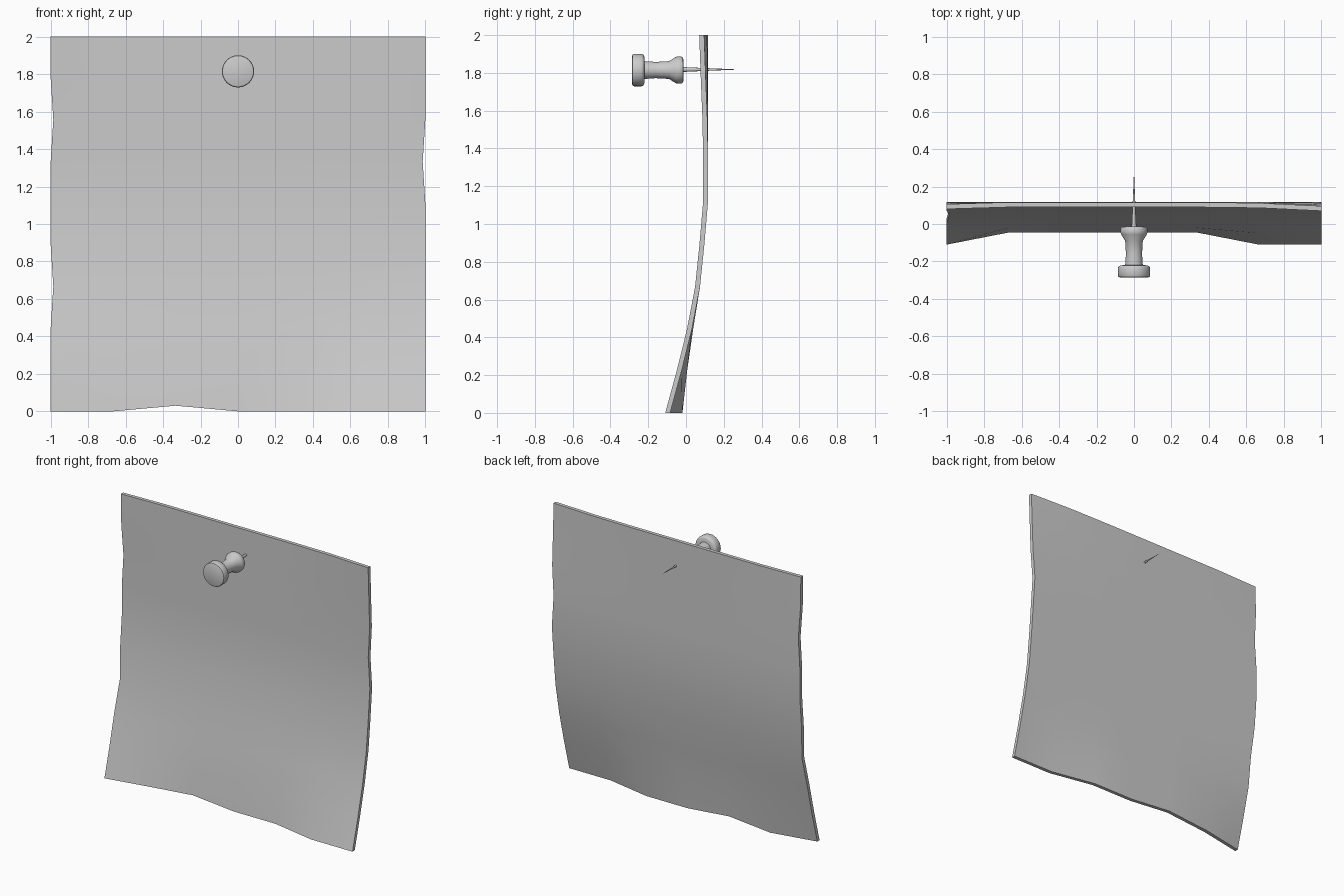
import bpy, bmesh, math

if "Cube" in bpy.data.objects:
    bpy.data.objects.remove(bpy.data.objects["Cube"])


def finish(name, bm, angle):
    bmesh.ops.recalc_face_normals(bm, faces=bm.faces)
    me = bpy.data.meshes.new(name)
    bm.to_mesh(me)
    bm.free()
    ob = bpy.data.objects.new(name, me)
    bpy.context.collection.objects.link(ob)
    bpy.ops.object.select_all(action='DESELECT')
    ob.select_set(True)
    bpy.context.view_layer.objects.active = ob
    bpy.ops.object.shade_smooth_by_angle(angle=math.radians(angle))
    return ob


def lathe(name, profile, z, segments=32):
    # profile of (y, radius) spun around the y axis at height z
    bm = bmesh.new()
    rings = []
    for y, r in profile:
        rings.append([bm.verts.new((r * math.cos(2 * math.pi * i / segments), y,
                                    z + r * math.sin(2 * math.pi * i / segments)))
                      for i in range(segments)])
    for a, b in zip(rings, rings[1:]):
        for i in range(segments):
            j = (i + 1) % segments
            bm.faces.new((a[i], a[j], b[j], b[i]))
    bm.faces.new(rings[0])
    bm.faces.new(rings[-1])
    return finish(name, bm, 40)


# paper sheet: curled grid, bottom row first
front_y = [-0.045, -0.02, 0.012, 0.048, 0.071, 0.09, 0.091, 0.091, 0.09, 0.09]
bottom_curl = [-0.065, 0.0, 0.0, 0.0, 0.0, -0.065, -0.065]
top_curl = [-0.01, 0.0, 0.0, 0.0, 0.0, -0.004, -0.02]
curl_fade = {0: 1.0, 1: 0.45, 2: 0.1}
top_fade = {9: 1.0, 8: 0.6, 7: 0.2}
nicks = {(0, 7): (0.014, 0), (0, 3): (0.014, 0), (6, 6): (-0.014, 0), (2, 0): (0, 0.03)}
thick = 0.026

bm = bmesh.new()
layers = []
for back in (0, 1):
    grid = {}
    for j in range(10):
        for i in range(7):
            dx, dz = nicks.get((i, j), (0, 0))
            y = (front_y[j] + bottom_curl[i] * curl_fade.get(j, 0)
                 + top_curl[i] * top_fade.get(j, 0) + back * thick)
            grid[i, j] = bm.verts.new((-1 + i / 3 + dx, y, j * 2 / 9 + dz))
    layers.append(grid)
    for j in range(9):
        for i in range(6):
            bm.faces.new((grid[i, j], grid[i + 1, j], grid[i + 1, j + 1], grid[i, j + 1]))
rim = ([(i, 0) for i in range(6)] + [(6, j) for j in range(9)]
       + [(i, 9) for i in range(6, 0, -1)] + [(0, j) for j in range(9, 0, -1)])
f, b = layers
for p, q in zip(rim, rim[1:] + rim[:1]):
    bm.faces.new((f[p], f[q], b[q], b[p]))
finish("paper_sheet", bm, 40)

# push pin: grip and needle
lathe("pin_grip", [(-0.285, 0.076), (-0.282, 0.083), (-0.276, 0.086), (-0.235, 0.086),
                   (-0.226, 0.082), (-0.221, 0.072), (-0.219, 0.047), (-0.16, 0.043),
                   (-0.09, 0.047), (-0.055, 0.069), (-0.045, 0.072), (-0.025, 0.072),
                   (-0.017, 0.067), (-0.013, 0.055)], 1.815)
lathe("pin_needle", [(-0.02, 0.013), (0.09, 0.008), (0.26, 0.001)], 1.818, 12)
